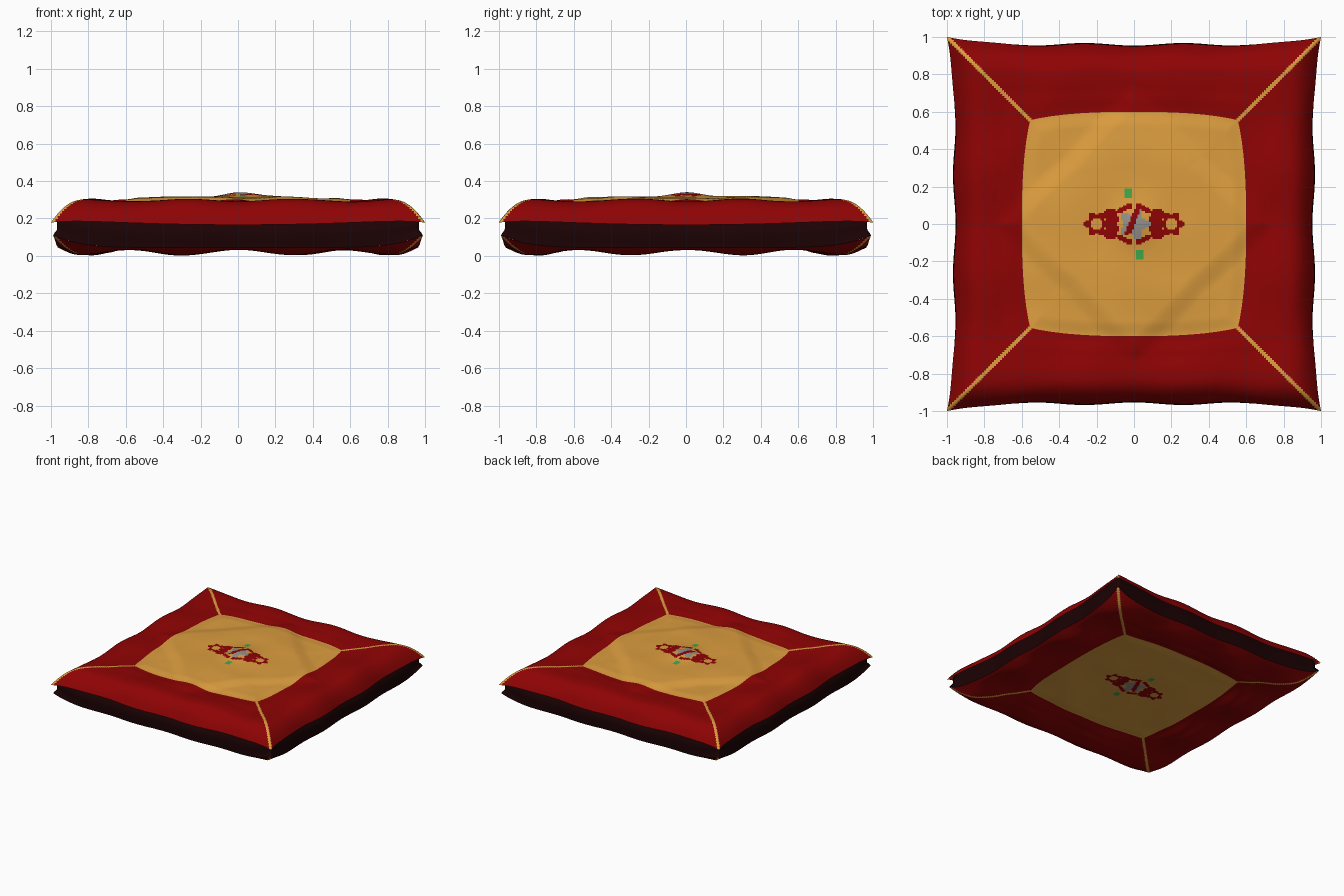
import bpy, bmesh, math
from mathutils import Vector, noise

cube = bpy.data.objects.get("Cube")
if cube:
    bpy.data.objects.remove(cube)


def material(name, color):
    m = bpy.data.materials.new(name)
    m.use_nodes = True
    m.diffuse_color = (*color, 1)
    bsdf = m.node_tree.nodes["Principled BSDF"]
    bsdf.inputs["Base Color"].default_value = (*color, 1)
    bsdf.inputs["Roughness"].default_value = 0.8
    return m


RED = material("red cloth", (0.275, 0.001, 0.0012))
GOLD = material("gold cloth", (0.72, 0.34, 0.05))
DARK = material("dark band cloth", (0.011, 0.0006, 0.001))
GREY = material("grey thread", (0.3, 0.28, 0.26))
GREEN = material("green thread", (0.05, 0.4, 0.07))

PANEL = 0.6   # grid radius of the gold panel
CREST = 0.8   # grid radius where the padded border is fullest
TOP = [(0, 0.3), (0.3, 0.298), (0.52, 0.292), (0.6, 0.284), (0.7, 0.292), (CREST, 0.298)]
BOTTOM = [(0, 0.042), (0.3, 0.04), (0.52, 0.04), (0.6, 0.045), (0.7, 0.028), (CREST, 0.018)]


def smooth(a, b, x):
    t = min(max((x - a) / (b - a), 0), 1)
    return t * t * (3 - 2 * t)


def rim(s, top):
    if top:
        return 0.166 + 0.03 * s ** 2 - 0.018 * s ** 12
    return 0.045 + 0.065 * s ** 8


def spread(r, s, top):
    """Scale that bows the panel outward and pulls the corners into points."""
    panel = 1 - 0.075 * s ** 2.4
    if r < PANEL:
        return 1 + (panel - 1) * r / PANEL
    corner = 0.043 if top else 0.031
    edge = 0.957 + corner * s ** 6 - 0.007 * math.cos(math.tau * s / 0.55) * (1 - s ** 4)
    return panel + (edge - panel) * (r - PANEL) / (1 - PANEL)


def height(u, v, top):
    au, av = abs(u), abs(v)
    r, t = max(au, av), min(au, av)
    s = t / r if r else 0
    points = TOP if top else BOTTOM
    if r > CREST:
        # Rounded fall from the crest to the rim
        crest = points[-1][1]
        z = crest + (rim(s, top) - crest) * ((r - CREST) / (1 - CREST)) ** 3
    for (a, za), (b, zb) in zip(points, points[1:]):
        if a <= r <= b:
            z = za + (zb - za) * smooth(a, b, r)
    # Puckers along the padded border, and soft cloth folds
    border = smooth(0.6, 0.78, r) * (1 - smooth(0.88, 1, r))
    wave = math.cos(math.tau * t / 0.6)
    n = noise.noise(Vector((u * 3.5, v * 3.5, 0 if top else 5)))
    z += 0.008 * n * (1 - smooth(0.7, 1, r))
    if top:
        z -= 0.007 * border * wave
        z += 0.018 * (1 - smooth(0.6, 0.78, au + av))
        z += 0.022 * math.exp(-(u * u + v * v) / 0.012)
    else:
        z += 0.014 * border * wave
    return max(z, 0)


def place(u, v, top):
    r = max(abs(u), abs(v))
    k = spread(r, min(abs(u), abs(v)) / r if r else 0, top)
    return Vector((u * k, v * k, height(u, v, top)))


def ornament(x, y):
    """Embroidered medallion: material slot at a spot on the panel."""
    if abs(x + math.copysign(0.03, y)) < 0.022 and abs(abs(y) - 0.165) < 0.028:
        return 4
    ax, ay = abs(x), abs(y)
    d, angle = math.hypot(x, y), math.atan2(y, x)
    if d < 0.07 + 0.016 * math.cos(5 * angle):
        return 0 if abs(x - 0.35 * y + 0.012) < 0.018 else 3
    # Broken wreath, side scrolls and the buds between them
    if abs(d - 0.1) < 0.014 and math.cos(6 * angle) > -0.75:
        return 0
    ring = math.hypot(ax - 0.2, y)
    if 0.034 < ring < 0.06 + 0.01 * math.cos(6 * math.atan2(y, ax - 0.2)):
        return 0
    if math.hypot(ax - 0.125, ay - 0.05) < 0.034 or (0.11 < ax < 0.16 and ay < 0.022):
        return 0
    return 0 if math.hypot(ax - 0.25, y) < 0.02 else 1


def finish(name, bm, mats):
    mesh = bpy.data.meshes.new(name)
    bm.to_mesh(mesh)
    bm.free()
    for m in mats:
        mesh.materials.append(m)
    for p in mesh.polygons:
        p.use_smooth = True
    ob = bpy.data.objects.new(name, mesh)
    bpy.context.collection.objects.link(ob)


def cushion_cover(name, top):
    n = 200
    bm = bmesh.new()
    grid = [[bm.verts.new(place(2 * i / n - 1, 2 * j / n - 1, top))
             for j in range(n + 1)] for i in range(n + 1)]
    for i in range(n):
        for j in range(n):
            quad = [grid[i][j], grid[i + 1][j], grid[i + 1][j + 1], grid[i][j + 1]]
            f = bm.faces.new(quad if top else quad[::-1])
            u, v = abs((2 * i + 1) / n - 1), abs((2 * j + 1) / n - 1)
            if max(u, v) < PANEL:
                c = f.calc_center_median()
                f.material_index = ornament(c.x, c.y)
            elif abs(u - v) < 0.015:
                # Gold braid along each corner diagonal
                f.material_index = 1
    finish(name, bm, [RED, GOLD, DARK, GREY, GREEN])


def side_band():
    """Dark gusset: sewn to the bottom rim and tucked under the top cover."""
    n, rows = 80, 10
    bm = bmesh.new()
    loops = []
    for row in range(rows + 1):
        f = row / rows
        loop = []
        for side in range(4):
            for i in range(n):
                w = 2 * i / n - 1
                s = abs(w)
                edge = spread(1, s, False)
                wall = edge - 0.024 * s ** 6 + 0.004 * math.sin(math.pi * f)
                wall -= 0.028 * smooth(0.45, 1, f)
                k = edge + (wall - edge) * smooth(0, 0.25, f)
                low = rim(s, False)
                inner = (edge - 0.024 * s ** 6 - 0.028) / spread(1, s, True)
                high = height(inner, inner * s, True) - 0.014
                p = Vector((k * w, -k, low + (high - low) * f))
                for _ in range(side):
                    p = Vector((-p.y, p.x, p.z))
                loop.append(bm.verts.new(p))
        loops.append(loop)
    for a, b in zip(loops, loops[1:]):
        for i in range(len(a)):
            j = (i + 1) % len(a)
            bm.faces.new((a[i], a[j], b[j], b[i]))
    finish("side_band", bm, [DARK])


cushion_cover("top_cover", True)
cushion_cover("bottom_cover", False)
side_band()
